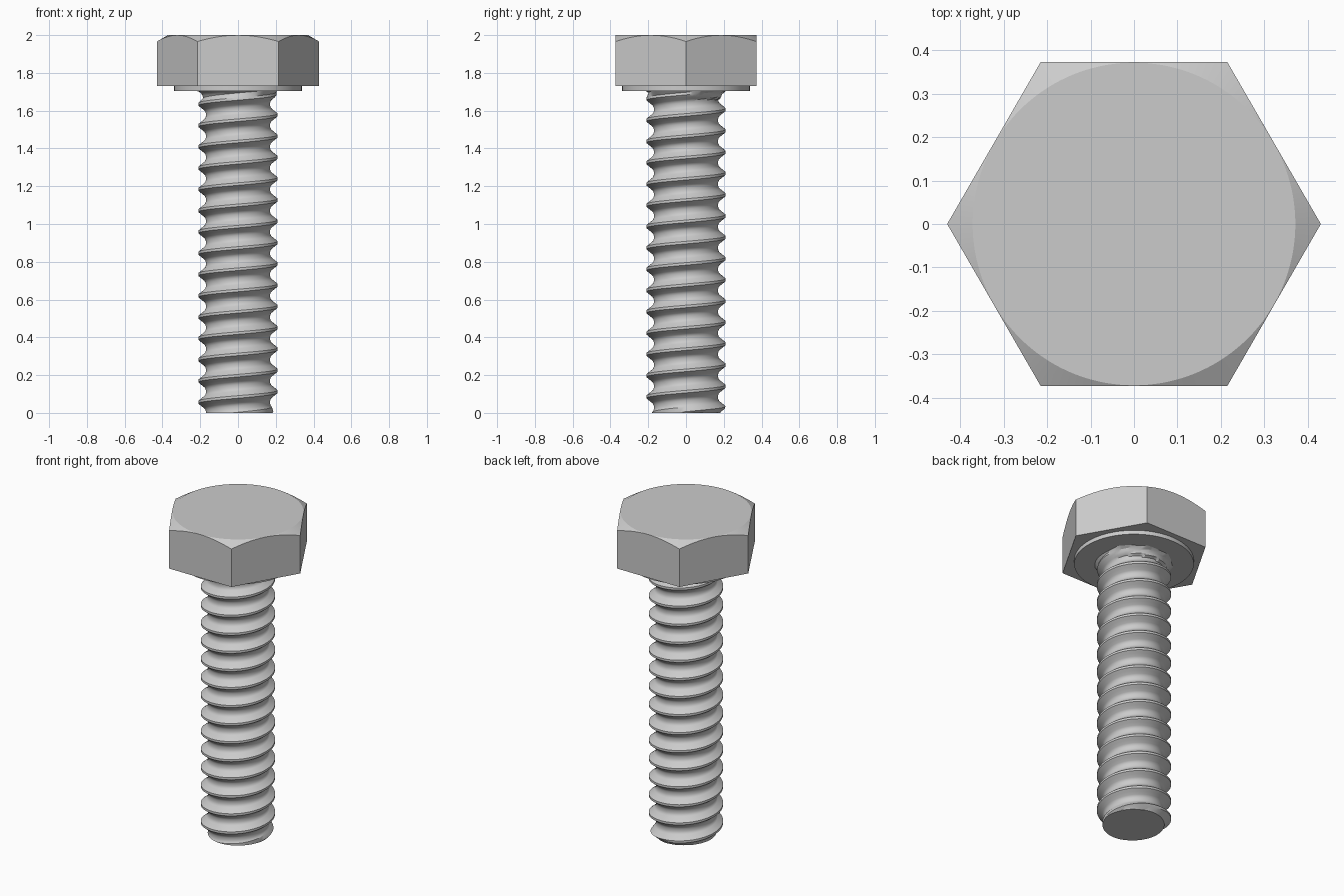
import bpy, bmesh, math

if "Cube" in bpy.data.objects:
    bpy.data.objects.remove(bpy.data.objects["Cube"])

PITCH, CREST, ROOT = 0.1127, 0.21, 0.17
SHANK_TOP, WASHER_TOP, TOP = 1.705, 1.73, 2.0
APOTHEM = 0.372


def smooth(obj, deg):
    bpy.ops.object.select_all(action='DESELECT')
    obj.select_set(True)
    bpy.context.view_layer.objects.active = obj
    bpy.ops.object.shade_smooth_by_angle(angle=math.radians(deg))


def frustum(name, sides, r1, r2, z1, z2):
    bpy.ops.mesh.primitive_cone_add(vertices=sides, radius1=r1, radius2=r2,
                                    depth=z2 - z1, location=(0, 0, (z1 + z2) / 2))
    obj = bpy.context.object
    obj.name = name
    return obj


# Hex head, corners on the x axis, top corners trimmed by a 30 degree cone
head = frustum("hex_head", 6, APOTHEM / math.cos(math.pi / 6),
               APOTHEM / math.cos(math.pi / 6), WASHER_TOP, TOP)
head.rotation_euler.z = math.pi / 6
cutter = frustum("chamfer_cutter", 144, APOTHEM - 0.001 + 0.4 * math.sqrt(3),
                 APOTHEM - 0.001, TOP - 0.4, TOP)
cutter.hide_render = True
trim = head.modifiers.new("chamfer", 'BOOLEAN')
trim.operation, trim.solver, trim.object = 'INTERSECT', 'EXACT', cutter
bpy.context.view_layer.objects.active = head
bpy.ops.object.modifier_apply(modifier=trim.name)
bpy.data.objects.remove(cutter)
smooth(head, 20)

# Washer face under the head
washer = frustum("washer_face", 96, 0.338, 0.338, SHANK_TOP, WASHER_TOP + 0.002)
smooth(washer, 30)

# Threaded shank: one pitch of profile (fraction of pitch, radius) swept on a helix
profile = [(-0.06, CREST), (0.06, CREST), (0.28, 0.179), (0.34, 0.1735),
           (0.42, 0.1705), (0.50, ROOT), (0.58, 0.1705), (0.66, 0.1735),
           (0.72, 0.179), (0.83, 0.1945)]
N, K, PHASE = 72, len(profile), 0.0
turns = int(SHANK_TOP / PITCH) + 5


def radius(r, z):
    r = min(r, 0.178 + max(z, 0) * 1.2)               # end chamfer
    f = 0.04                                           # fillet below the head
    d = z - (SHANK_TOP - f)
    if d > 0:
        d = min(d, f)
        r = max(min(r, CREST - 0.3 * d), 0.185 + f - math.sqrt(f * f - d * d))
    return r


bm = bmesh.new()
grid = []
for i in range(N):
    a = 2 * math.pi * i / N
    column = []
    for j in range(turns * K):
        u, r = profile[j % K]
        z = PITCH * (j // K - 2 + i / N + u + PHASE)
        r = radius(r, z)
        column.append(bm.verts.new((r * math.cos(a), r * math.sin(a), z)))
    grid.append(column)
for i in range(N):
    shift = K if i == N - 1 else 0
    nxt = grid[(i + 1) % N]
    for j in range(turns * K - 1 - shift):
        bm.faces.new((grid[i][j], nxt[j + shift], nxt[j + 1 + shift], grid[i][j + 1]))

# Trim the sweep flat at both ends and cap it
for z, up in ((0, -1), (SHANK_TOP + 0.002, 1)):
    geom = bm.verts[:] + bm.edges[:] + bm.faces[:]
    cut = bmesh.ops.bisect_plane(bm, geom=geom, plane_co=(0, 0, z),
                                 plane_no=(0, 0, up), clear_outer=True)
    rim = [e for e in cut["geom_cut"] if isinstance(e, bmesh.types.BMEdge)]
    bmesh.ops.contextual_create(bm, geom=rim)
bmesh.ops.recalc_face_normals(bm, faces=bm.faces[:])
mesh = bpy.data.meshes.new("threaded_shank")
bm.to_mesh(mesh)
bm.free()
shank = bpy.data.objects.new("threaded_shank", mesh)
bpy.context.collection.objects.link(shank)
smooth(shank, 25)
